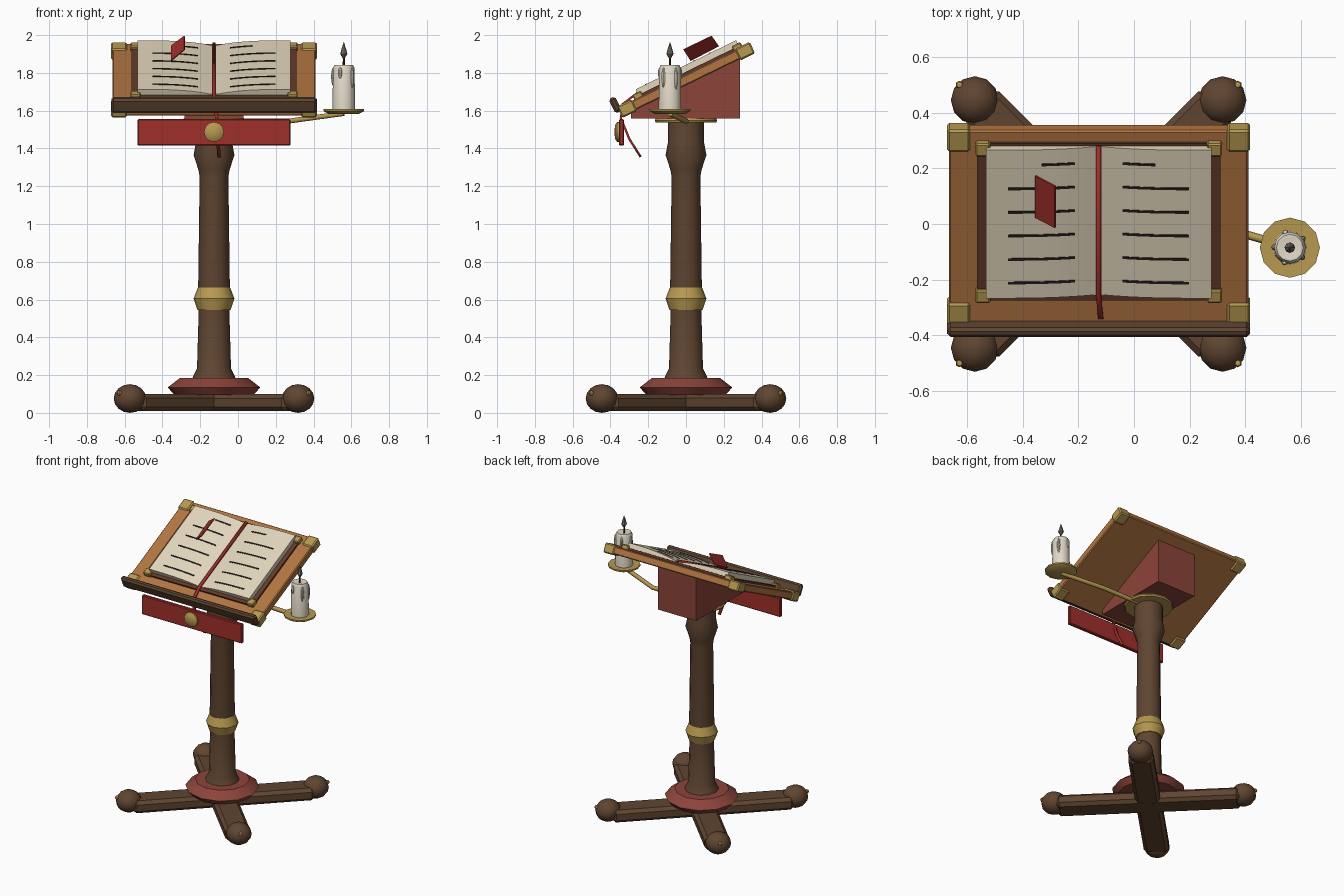
import bpy, bmesh, math
from mathutils import Matrix, Vector

if "Cube" in bpy.data.objects:
    bpy.data.objects.remove(bpy.data.objects["Cube"])


def material(name, r, g, b):
    lin = [(c / 255 / 12.92 if c < 10 else ((c / 255 + 0.055) / 1.055) ** 2.4) for c in (r, g, b)]
    m = bpy.data.materials.new(name)
    m.use_nodes = True
    m.diffuse_color = (*lin, 1)
    m.node_tree.nodes["Principled BSDF"].inputs["Base Color"].default_value = (*lin, 1)
    return m


DARK = material("dark wood", 95, 69, 49)
WOOD = material("light wood", 178, 117, 65)
GOLD = material("brass", 183, 153, 80)
MAROON = material("maroon paint", 140, 68, 58)
RED = material("red cloth", 160, 47, 42)
COVER = material("book leather", 98, 58, 42)
PAPER = material("paper", 226, 214, 188)
INK = material("ink", 38, 30, 25)
WAX = material("wax", 226, 217, 200)
FLAME = material("grey flame", 120, 113, 102)

CX = -0.127                                   # axis of the stand
DESK = Matrix.Translation((CX, 0, 1.763)) @ Matrix.Rotation(math.radians(26), 4, 'X')
TOP = 0.026                                   # desk surface height in desk space


def finish(name, bm, mat, matrix=Matrix(), smooth=True):
    bmesh.ops.recalc_face_normals(bm, faces=bm.faces)
    me = bpy.data.meshes.new(name)
    bm.to_mesh(me)
    bm.free()
    me.materials.append(mat)
    ob = bpy.data.objects.new(name, me)
    bpy.context.collection.objects.link(ob)
    ob.matrix_world = matrix
    if smooth:
        bpy.ops.object.select_all(action='DESELECT')
        ob.select_set(True)
        bpy.context.view_layer.objects.active = ob
        bpy.ops.object.shade_smooth_by_angle(angle=math.radians(35))
    return ob


def box(name, centre, size, mat, matrix=Matrix(), bevel=0.0):
    bm = bmesh.new()
    bmesh.ops.create_cube(bm, size=1)
    bmesh.ops.scale(bm, vec=size, verts=bm.verts)
    if bevel:
        bmesh.ops.bevel(bm, geom=bm.edges[:], offset=bevel, segments=1, affect='EDGES')
    return finish(name, bm, mat, matrix @ Matrix.Translation(centre), smooth=False)


def lathe(name, profile, matrix, mat, n=12):
    """Turned part from (radius, height) pairs, closed at both ends."""
    bm = bmesh.new()
    rings = []
    for r, z in profile:
        rings.append([bm.verts.new((r * math.cos(2 * math.pi * i / n), r * math.sin(2 * math.pi * i / n), z))
                      for i in range(n)])
    for a, b in zip(rings, rings[1:]):
        for i in range(n):
            j = (i + 1) % n
            bm.faces.new((a[i], a[j], b[j], b[i]))
    bm.faces.new(rings[0])
    bm.faces.new(rings[-1])
    bmesh.ops.remove_doubles(bm, verts=bm.verts, dist=1e-5)
    return finish(name, bm, mat, matrix)


def prism(name, outline, along, mat, matrix=Matrix()):
    """Closed outline of 3D points pushed along a vector."""
    bm = bmesh.new()
    face = bm.faces.new([bm.verts.new(p) for p in outline])
    new = bmesh.ops.extrude_face_region(bm, geom=[face])["geom"]
    bmesh.ops.translate(bm, vec=along, verts=[g for g in new if isinstance(g, bmesh.types.BMVert)])
    return finish(name, bm, mat, matrix)


def ball(name, centre, scale, mat, seg=12, rings=8):
    bm = bmesh.new()
    bmesh.ops.create_uvsphere(bm, u_segments=seg, v_segments=rings, radius=1)
    bmesh.ops.scale(bm, vec=scale, verts=bm.verts)
    return finish(name, bm, mat, Matrix.Translation(centre))


def at(x, y, z):
    return Matrix.Translation((x, y, z))


# Crossed feet with bun ends and brass studs
for k, turn in enumerate((45, 135)):
    box(f"foot_beam_{k}", (0, 0, 0), (1.22, 0.168, 0.09), DARK,
        at(CX, 0, 0.055 - 0.001 * k) @ Matrix.Rotation(math.radians(turn), 4, 'Z'), 0.022)
for sx in (-1, 1):
    for sy in (-1, 1):
        tag = f"{'left' if sx > 0 else 'right'}_{'back' if sy > 0 else 'front'}"
        ball(f"foot_bun_{tag}", (CX + sx * 0.445, sy * 0.445, 0.076), (0.086, 0.086, 0.076), DARK)
        ball(f"foot_stud_{tag}", (CX + sx * 0.5, sy * 0.5, 0.105), (0.015,) * 3, GOLD, 6, 4)

# Turned column
axis = at(CX, 0, 0)
lathe("base_collar", [(0.21, 0.095), (0.245, 0.135), (0.18, 0.185)], axis, MAROON)
lathe("column", [(0.115, 0.18), (0.108, 0.2), (0.09, 0.235), (0.08, 0.58), (0.084, 0.66), (0.076, 1.25),
                 (0.082, 1.285), (0.108, 1.365), (0.096, 1.43), (0.096, 1.55)], axis, DARK)
lathe("column_ring", [(0.088, 0.545), (0.108, 0.605), (0.085, 0.665)], axis, GOLD)
lathe("bracket_plate", [(0.16, 1.538), (0.165, 1.548), (0.16, 1.56)], axis, GOLD)

# Desk: wedge support, board, corner caps and book ledge
prism("desk_support", [(CX - 0.155, y, z) for y, z in ((0.285, 1.558), (0.285, 1.875), (-0.29, 1.594), (-0.29, 1.558))],
      (0.31, 0, 0), MAROON)
box("desk_board", (0, 0, 0), (1.075, 0.77, 2 * TOP), WOOD, DESK, 0.006)
for sx in (-1, 1):
    for sy in (-1, 1):
        box("desk_corner", (sx * 0.503, sy * 0.347, 0), (0.083, 0.088, 0.068), GOLD, DESK, 0.008)
        box("cover_corner", (sx * 0.416, 0.027 + sy * 0.293, TOP + 0.011), (0.054, 0.052, 0.034), GOLD, DESK, 0.006)
box("book_ledge", (0, -0.395, 0.045), (1.088, 0.038, 0.085), DARK, DESK, 0.012)

# Open book
box("book_cover", (0, 0.027, TOP + 0.006), (0.874, 0.626, 0.014), COVER, DESK)


def page_height(u):
    return TOP + 0.014 + 0.032 * (1 - (1 - u / 0.405) ** 3)


STEPS = [0.01 + 0.395 * i / 10 for i in range(11)]
for s, side in ((-1, "right"), (1, "left")):
    outline = [(s * u, -0.262, page_height(u)) for u in STEPS]
    outline += [(s * 0.405, -0.262, TOP + 0.01), (s * 0.01, -0.262, TOP + 0.01)]
    prism(f"pages_{side}", outline, (0, 0.592, 0), PAPER, DESK)
    # Written lines lie on the curve of the page
    for row in range(6):
        x0, x1 = (0.085, 0.325)
        if row == 0:
            x0, x1 = (0.085, 0.205)
        us = [x0 + (x1 - x0) * i / 6 for i in range(7)]
        y = 0.265 - 0.094 * row
        strip = [(s * u, y, page_height(u) + 0.003) for u in us]
        strip += [(s * u, y, page_height(u) - 0.003) for u in reversed(us)]
        prism(f"text_line_{side}", strip, (0, 0.009, 0), INK, DESK)

# Ribbon down the spine, falling behind the banner
path = [DESK @ Vector((0, v, TOP + 0.024)) for v in (0.335, -0.265)]
path += [Vector(p) for p in ((-0.12, -0.335, 1.635), (-0.113, -0.345, 1.56), (-0.107, -0.30, 1.45), (-0.1, -0.24, 1.355))]
bm = bmesh.new()
rows = [[bm.verts.new(p + Vector((dx, 0, 0))) for dx in (-0.009, 0.009)] for p in path]
for a, b in zip(rows, rows[1:]):
    bm.faces.new((a[0], a[1], b[1], b[0]))
ribbon = finish("ribbon", bm, RED)
thick = ribbon.modifiers.new("thickness", 'SOLIDIFY')
thick.thickness, thick.offset = 0.012, 0

# Loose red marker above the page
prism("page_marker", [(-0.285, -0.015, 1.925), (-0.285, 0.135, 1.997), (-0.355, 0.172, 1.945), (-0.355, 0.022, 1.867)],
      (0.004, 0.003, -0.004), RED)

# Banner with medallion
box("banner", (CX, -0.341, 1.485), (0.81, 0.026, 0.14), RED, bevel=0.005)
lathe("medallion", [(0.053, 0), (0.053, 0.012), (0.035, 0.024), (0, 0.027)],
      at(CX, -0.352, 1.487) @ Matrix.Rotation(math.radians(90), 4, 'X'), GOLD)

# Candle arm
curve = bpy.data.curves.new("candle_arm", 'CURVE')
curve.dimensions = '3D'
curve.bevel_depth, curve.bevel_resolution, curve.use_fill_caps = 0.015, 1, True
spline = curve.splines.new('POLY')
spline.points.add(2)
for pt, co in zip(spline.points, ((CX, 0, 1.545), (0.27, 0, 1.545), (0.56, -0.083, 1.585))):
    pt.co = (*co, 1)
curve.materials.append(GOLD)
bpy.context.collection.objects.link(bpy.data.objects.new("candle_arm", curve))

# Candle on its dish
spot = at(0.56, -0.085, 0)
lathe("candle_dish", [(0.08, 1.583), (0.108, 1.598), (0.108, 1.608), (0.07, 1.606)], spot, GOLD)
lathe("candle", [(0.06, 1.6), (0.057, 1.825), (0.048, 1.843), (0.036, 1.843), (0, 1.832)], spot, WAX)
lathe("wick", [(0.006, 1.83), (0.005, 1.885)], spot, INK, 6)
lathe("flame", [(0, 1.868), (0.019, 1.9), (0.012, 1.928), (0, 1.965)], spot, FLAME, 8)
for i, drop in enumerate((0.06, 0.035, 0.05, 0.03, 0.055)):
    a = 2 * math.pi * i / 5 + 0.6
    ball("wax_drip", (0.56 + 0.056 * math.cos(a), -0.085 + 0.056 * math.sin(a), 1.83 - drop),
         (0.011, 0.011, drop), WAX, 8, 6)
